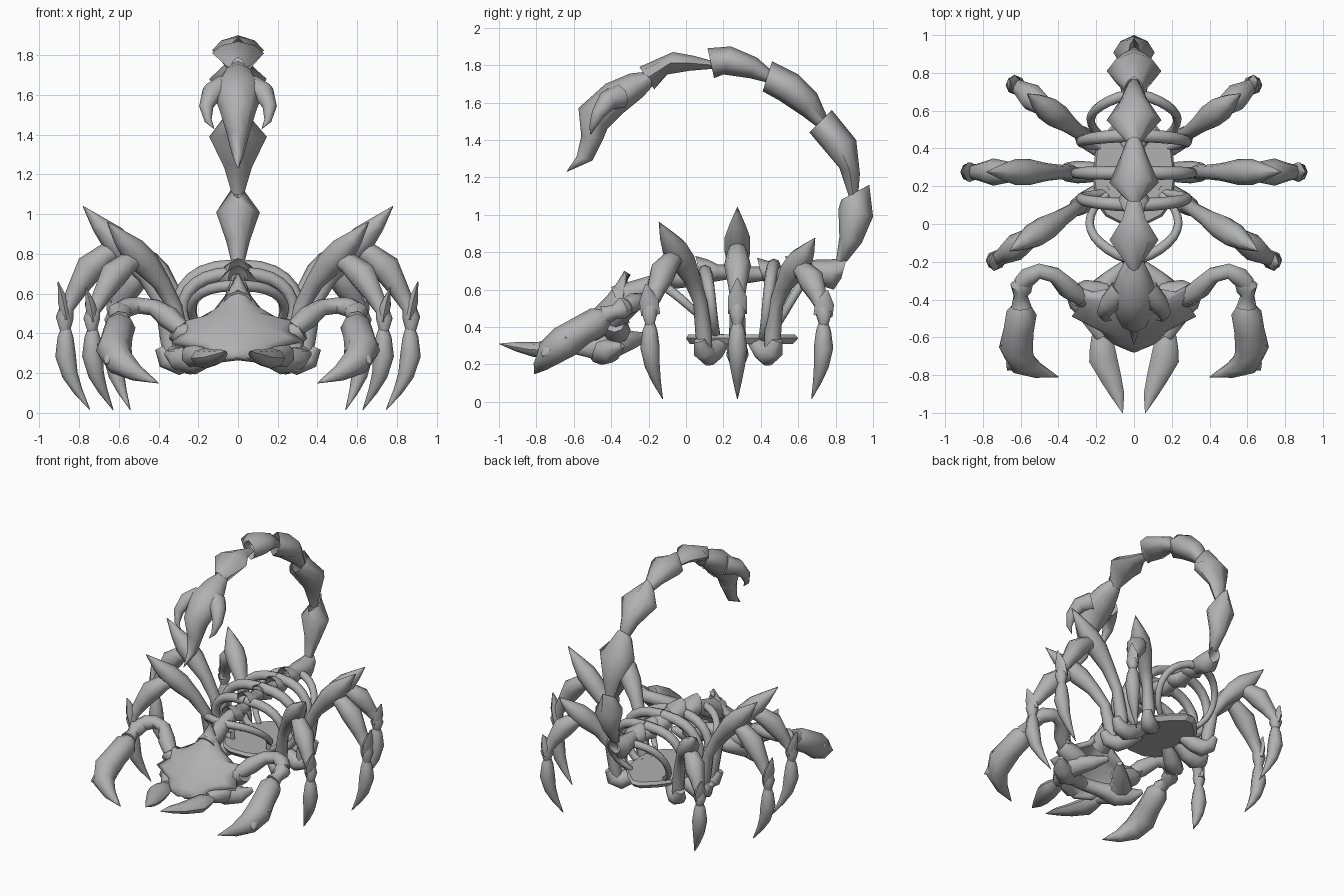
import bpy, bmesh, math
from mathutils import Vector

bone = bpy.data.materials.new("bone_grey")
bone.diffuse_color = (0.44, 0.44, 0.44, 1)


def finish(name, bm, mirror=False, angle=50):
    bmesh.ops.remove_doubles(bm, verts=bm.verts, dist=0.0005)
    bmesh.ops.recalc_face_normals(bm, faces=bm.faces)
    me = bpy.data.meshes.new(name)
    bm.to_mesh(me)
    bm.free()
    me.materials.append(bone)
    ob = bpy.data.objects.new(name, me)
    bpy.context.collection.objects.link(ob)
    if mirror:
        ob.modifiers.new("mirror", 'MIRROR').use_mirror_merge = False
    bpy.ops.object.select_all(action='DESELECT')
    ob.select_set(True)
    bpy.context.view_layer.objects.active = ob
    bpy.ops.object.shade_smooth_by_angle(angle=math.radians(angle))
    return ob


def skin(bm, rings):
    """Join rings of points into a closed tube."""
    vr = [[bm.verts.new(p) for p in r] for r in rings]
    n = len(vr[0])
    for a, b in zip(vr, vr[1:]):
        for i in range(n):
            j = (i + 1) % n
            bm.faces.new((a[i], a[j], b[j], b[i]))
    bm.faces.new(vr[0])
    bm.faces.new(vr[-1])


def limb(name, pts, mirror=True, n=8, flat=1.0):
    """Tube through (x, y, z, radius) points; flat scales it sideways."""
    P = [Vector(p[:3]) for p in pts]
    rings = []
    for i, p in enumerate(P):
        t = (P[min(i + 1, len(P) - 1)] - P[max(i - 1, 0)]).normalized()
        ref = Vector((0, 1, 0)) if abs(t.y) < 0.75 else Vector((0, 0, 1))
        if i == 0:
            u = (ref - t * ref.dot(t)).normalized()
        else:
            u = (u - t * u.dot(t)).normalized()
        v = t.cross(u)
        r = pts[i][3]
        rings.append([p + r * (math.cos(a) * u * flat + math.sin(a) * v)
                      for a in (2 * math.pi * k / n for k in range(n))])
    bm = bmesh.new()
    skin(bm, rings)
    return finish(name, bm, mirror)


def plate_segment(name, rows, n=8, ridge=.92):
    """Segment on the middle plane: rows of outer (y, z), inner (y, z), half width.
    The last row is a flared rim with a hollow socket; ridge < 1 gives ridged sides."""
    rings = []
    for yo, zo, yi, zi, w in rows:
        o, i = Vector((0, yo, zo)), Vector((0, yi, zi))
        c, h = (o + i) / 2, (o - i) / 2
        rings.append([c + (math.cos(a) * h + Vector((math.sin(a) * w, 0, 0))) * (ridge if k % 2 else 1)
                      for k, a in enumerate(2 * math.pi * k / n for k in range(n))])
    if rows[-1][4] > 0.02:
        c = sum(rings[-2], Vector()) / n
        rings.append([c.lerp(p, 0.3) for p in rings[-2]])
    bm = bmesh.new()
    skin(bm, rings)
    return finish(name, bm, angle=65)


# Tail segments, base to stinger
tail = [
    [(.58, .75, .58, .67, .04), (.70, .76, .72, .62, .07), (.76, .76, .79, .60, .08), (.86, .77, .83, .66, .05)],
    [(.86, .75, .80, .74, .03), (.94, .85, .82, .88, .06), (1.0, .99, .815, 1.03, .11), (.98, 1.16, .83, 1.08, .03)],
    [(.92, 1.10, .87, 1.10, .03), (.93, 1.22, .82, 1.25, .07), (.91, 1.40, .71, 1.38, .145), (.78, 1.56, .66, 1.44, .05)],
    [(.77, 1.49, .74, 1.44, .03), (.70, 1.65, .62, 1.53, .07), (.60, 1.75, .50, 1.61, .145), (.46, 1.82, .41, 1.66, .04)],
    [(.48, 1.75, .46, 1.70, .03), (.38, 1.84, .34, 1.73, .07), (.24, 1.90, .20, 1.75, .13), (.115, 1.89, .15, 1.73, .045)],
    [(.15, 1.82, .14, 1.78, .03), (.04, 1.85, .02, 1.77, .06), (-.07, 1.87, -.10, 1.75, .13), (-.25, 1.79, -.17, 1.67, .04)],
]
for k, rows in enumerate(tail):
    plate_segment("tail_segment_%d" % (k + 1), rows)
plate_segment("stinger", [
    (-.16, 1.77, -.15, 1.72, .03), (-.30, 1.755, -.23, 1.63, .085), (-.43, 1.70, -.34, 1.54, .13),
    (-.575, 1.57, -.42, 1.46, .09), (-.56, 1.42, -.44, 1.41, .06), (-.585, 1.31, -.50, 1.29, .03),
    (-.64, 1.23, -.635, 1.23, .003)], ridge=.95)
limb("stinger_hook", [(.07, -.36, 1.63, .07), (.13, -.42, 1.61, .055), (.16, -.47, 1.54, .036),
                      (.15, -.50, 1.47, .018), (.12, -.51, 1.43, .002)])

# Spine: chunky vertebrae with raised rims
for k, (y, z) in enumerate(((-.04, .665), (.14, .70), (.31, .69), (.47, .69), (.62, .70))):
    plate_segment("vertebra_%d" % (k + 1), [
        (y + .12, z + .03, y + .12, z - .04, .045), (y + .03, z + .035, y + .03, z - .055, .055),
        (y - .02, z + .06, y - .01, z - .06, .095), (y - .09, z + .08, y - .06, z - .045, .05)], ridge=.97)
limb("neck", [(0, -.04, .66, .05), (0, -.15, .635, .05), (0, -.25, .59, .065), (0, -.37, .54, .08)], mirror=False)

# Ribs arching from spine to belly plate: start y, end y, reach, top height, thickness
ribs = ((-.19, .15, .235, .64, .029), (.10, .16, .28, .70, .036), (.27, .27, .305, .735, .038),
        (.47, .41, .28, .73, .036), (.69, .45, .23, .69, .029))
for k, (ya, yb, w, top, r) in enumerate(ribs):
    pts = []
    for i in range(11):
        a = math.pi * (.5 - .82 * i / 10)
        pts.append((w * max(math.cos(a), 0) ** .75, ya + (yb - ya) * (i / 10) ** 1.1,
                    .52 + (top - .52) * math.sin(a) * (1 if a > 0 else 1.05), r * (1 - .035 * i)))
    pts.append((.15, yb, .335, r * .6))
    limb("rib_%d" % (k + 1), pts, n=8)

# Belly plate
bm = bmesh.new()
outline = [(.07, .0), (.15, .04), (.20, .11), (.22, .25), (.20, .42), (.12, .52), (.03, .60)]
outline += [(-x, y) for x, y in reversed(outline)]
skin(bm, [[Vector((x * s, .25 + (y - .25) * s, z)) for x, y in outline]
          for s, z in ((.92, .31), (1, .34), (.95, .36))])
finish("belly_plate", bm, angle=30)

# Head shield: rows of centre (y, z), half width, edge (y, z)
rows = [(-.33, .70, .010, -.325, .695), (-.37, .635, .05, -.33, .61), (-.42, .57, .12, -.34, .52),
        (-.47, .52, .22, -.36, .465), (-.51, .48, .345, -.315, .455), (-.54, .45, .28, -.42, .40),
        (-.57, .415, .33, -.49, .36), (-.61, .37, .19, -.56, .33), (-.64, .335, .15, -.62, .28),
        (-.68, .29, .03, -.67, .27)]
bm = bmesh.new()
grid = []
for yc, zc, w, ye, ze in rows:
    grid.append([bm.verts.new((w * u, yc + (ye - yc) * u * u, zc + (ze - zc) * u * u))
                 for u in (-1, -.75, -.4, 0, .4, .75, 1)])
for a, b in zip(grid, grid[1:]):
    for i in range(6):
        bm.faces.new((a[i], b[i], b[i + 1], a[i + 1]))
shield = finish("head_shield", bm)
mod = shield.modifiers.new("thickness", 'SOLIDIFY')
mod.thickness = 0.04
mod.offset = -1 if shield.data.polygons[20].normal.z > 0 else 1

# Jaw under the shield and forward pointing fangs
limb("jaw_base", [(.05, -.21, .35, .02), (.12, -.29, .33, .05), (.21, -.38, .31, .075),
                  (.22, -.50, .29, .065), (.17, -.60, .29, .035)])
limb("jaw_bar", [(0, -.53, .31, .045), (.12, -.50, .30, .05), (.22, -.45, .27, .075), (.30, -.40, .27, .06),
                 (.36, -.34, .30, .015)])
limb("fang", [(.19, -.58, .28, .035), (.17, -.64, .28, .065), (.165, -.71, .275, .075), (.12, -.82, .28, .055),
              (.085, -.91, .295, .035), (.06, -1.0, .31, .002)], flat=.7)

# Arms and curved claws
limb("arm_base", [(.14, -.36, .36, .05), (.25, -.37, .38, .075), (.32, -.38, .42, .055)])
limb("upper_arm", [(.28, -.39, .42, .045), (.35, -.34, .48, .058), (.42, -.27, .53, .044), (.50, -.25, .54, .044),
                   (.56, -.28, .53, .052), (.60, -.32, .51, .045)])
limb("forearm", [(.56, -.28, .52, .035), (.60, -.34, .50, .06), (.60, -.38, .48, .038), (.595, -.44, .46, .055)])
limb("claw", [(.59, -.42, .46, .04), (.595, -.47, .43, .08), (.61, -.56, .38, .08), (.625, -.65, .32, .09),
              (.595, -.73, .26, .075), (.51, -.775, .20, .042), (.40, -.81, .15, .002)])
limb("claw_spur", [(.61, -.60, .34, .06), (.67, -.635, .34, .04), (.71, -.64, .345, .002)], n=6)
limb("claw_heel", [(.61, -.70, .29, .06), (.65, -.75, .26, .035), (.67, -.775, .25, .002)], n=6)


# Legs: one pattern in a reach/height plane, fitted to each hip
def leg(name, hip, sx, sy, sz):
    def fit(pts):
        return [(hip[0] + (r - .3) * sx, hip[1] + (r - .3) * sy,
                 .43 + (z - .43) * sz if z > .43 else z, w) for r, z, w in pts]
    limb(name + "_hip", fit([(.15, .33, .04), (.23, .28, .055), (.30, .25, .06), (.36, .27, .05), (.39, .33, .03)]))
    limb(name + "_thigh", fit([(.33, .25, .035), (.345, .36, .045), (.38, .55, .038), (.46, .69, .047), (.55, .80, .068),
                               (.63, .88, .068), (.70, .95, .042), (.78, 1.04, .002)]))
    limb(name + "_shin", fit([(.56, .84, .025), (.66, .80, .055), (.745, .73, .072), (.81, .62, .05), (.86, .53, .036),
                              (.872, .48, .045), (.87, .41, .025)]))
    limb(name + "_spur", fit([(.862, .47, .03), (.88, .56, .03), (.905, .66, .003)]), n=6, flat=1.7)
    limb(name + "_foot", fit([(.866, .44, .02), (.868, .38, .04), (.868, .29, .052), (.845, .19, .04), (.805, .11, .024),
                              (.745, .015, .002)]))


leg("front_leg", (.25, .12), .85, -.55, .87)
leg("middle_leg", (.30, .275), 1, 0, 1)
leg("rear_leg", (.23, .44), .70, .52, .73)
